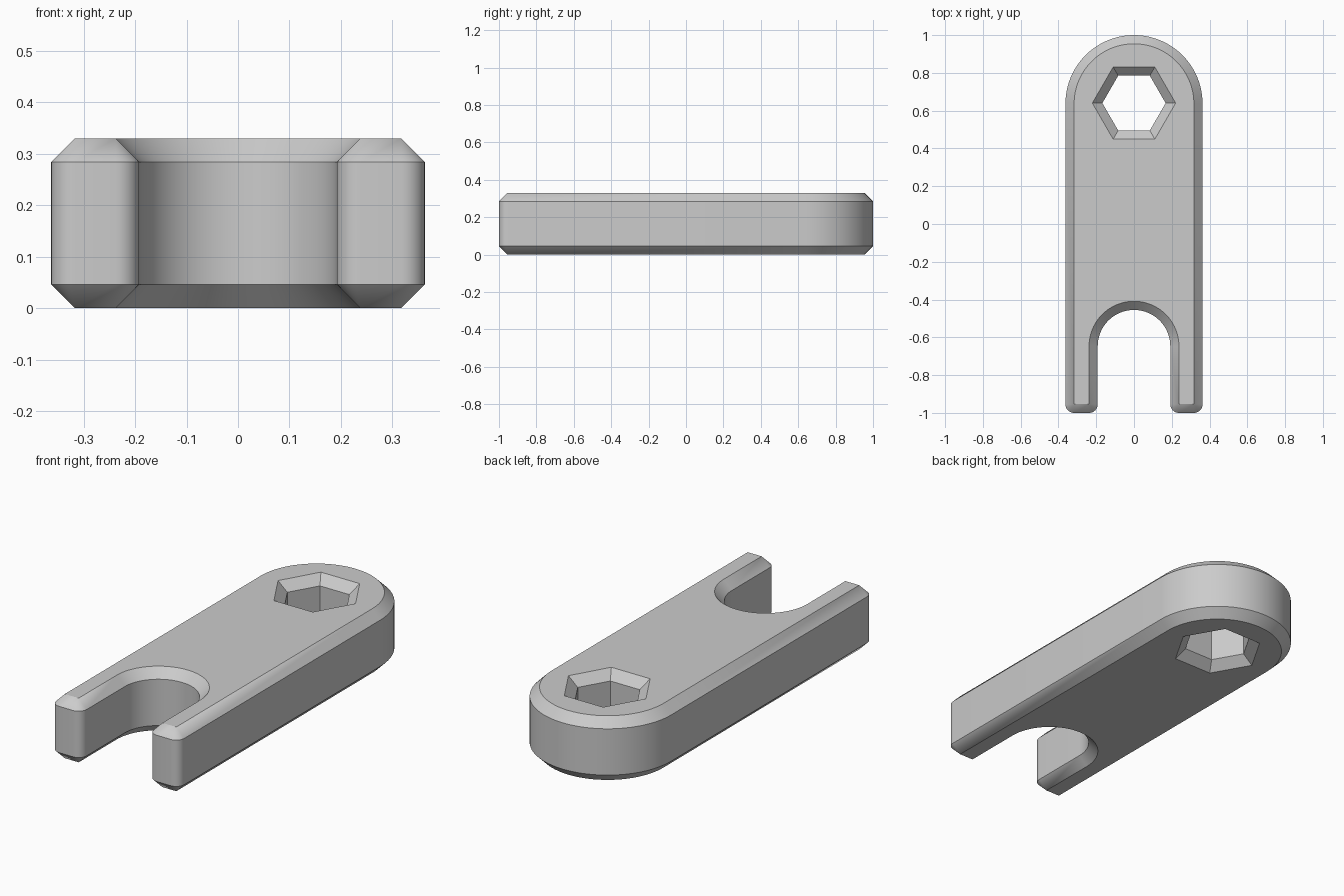
import bpy
import bmesh
from math import pi, cos, sin, radians

cube = bpy.data.objects.get("Cube")
if cube:
    bpy.data.objects.remove(cube, do_unlink=True)

HALF_WIDTH = 0.363
HEIGHT = 0.33
CHAMFER = 0.046
SLOT_RADIUS = 0.192
SLOT_Y = -0.647
HEX_Y = 0.64
HEX_APOTHEM = 0.145

metal = bpy.data.materials.new("grey metal")
metal.use_nodes = True
GREY = (0.6, 0.6, 0.6, 1)
metal.diffuse_color = GREY
metal.node_tree.nodes["Principled BSDF"].inputs["Base Color"].default_value = GREY


def arc(cx, cy, radius, start, end, steps):
    """Points along an arc, angles in degrees."""
    angles = [radians(start + (end - start) * i / steps) for i in range(steps + 1)]
    return [(cx + radius * cos(a), cy + radius * sin(a)) for a in angles]


def body_outline(inset):
    """Rounded bar with a forked end, shrunk by inset."""
    corner = CHAMFER - inset
    tip_y = -1 + CHAMFER
    outer_x = HALF_WIDTH - CHAMFER
    inner_x = SLOT_RADIUS + CHAMFER
    pts = arc(0, 1 - HALF_WIDTH, HALF_WIDTH - inset, 0, 180, 48)
    pts += arc(-outer_x, tip_y, corner, 180, 270, 8)
    pts += arc(-inner_x, tip_y, corner, 270, 360, 8)
    pts += arc(0, SLOT_Y, SLOT_RADIUS + inset, 180, 0, 48)
    pts += arc(inner_x, tip_y, corner, 180, 270, 8)
    pts += arc(outer_x, tip_y, corner, 270, 360, 8)
    return pts


def hex_outline(inset):
    """Hexagonal socket, widened by inset."""
    return arc(0, HEX_Y, (HEX_APOTHEM + inset) / cos(pi / 6), 0, 300, 5)


LAYERS = [(0, CHAMFER), (CHAMFER, 0), (HEIGHT - CHAMFER, 0), (HEIGHT, CHAMFER)]
bm = bmesh.new()

# Walls and chamfers of the outline and the socket
for outline in (body_outline, hex_outline):
    rings = [[bm.verts.new((x, y, z)) for x, y in outline(inset)] for z, inset in LAYERS]
    for low, high in zip(rings, rings[1:]):
        for i in range(len(low)):
            bm.faces.new((low[i - 1], low[i], high[i], high[i - 1]))
bmesh.ops.remove_doubles(bm, verts=bm.verts[:], dist=0.0001)

# Flat top and bottom around the socket
for z in (0, HEIGHT):
    rim = [e for e in bm.edges if e.is_boundary and all(abs(v.co.z - z) < 0.001 for v in e.verts)]
    bmesh.ops.triangle_fill(bm, edges=rim, use_beauty=True)
bmesh.ops.recalc_face_normals(bm, faces=bm.faces[:])

mesh = bpy.data.meshes.new("wrench_body")
bm.to_mesh(mesh)
bm.free()
mesh.materials.append(metal)
body = bpy.data.objects.new("wrench_body", mesh)
bpy.context.collection.objects.link(body)

bpy.context.view_layer.objects.active = body
body.select_set(True)
bpy.ops.object.shade_smooth_by_angle(angle=radians(30))
